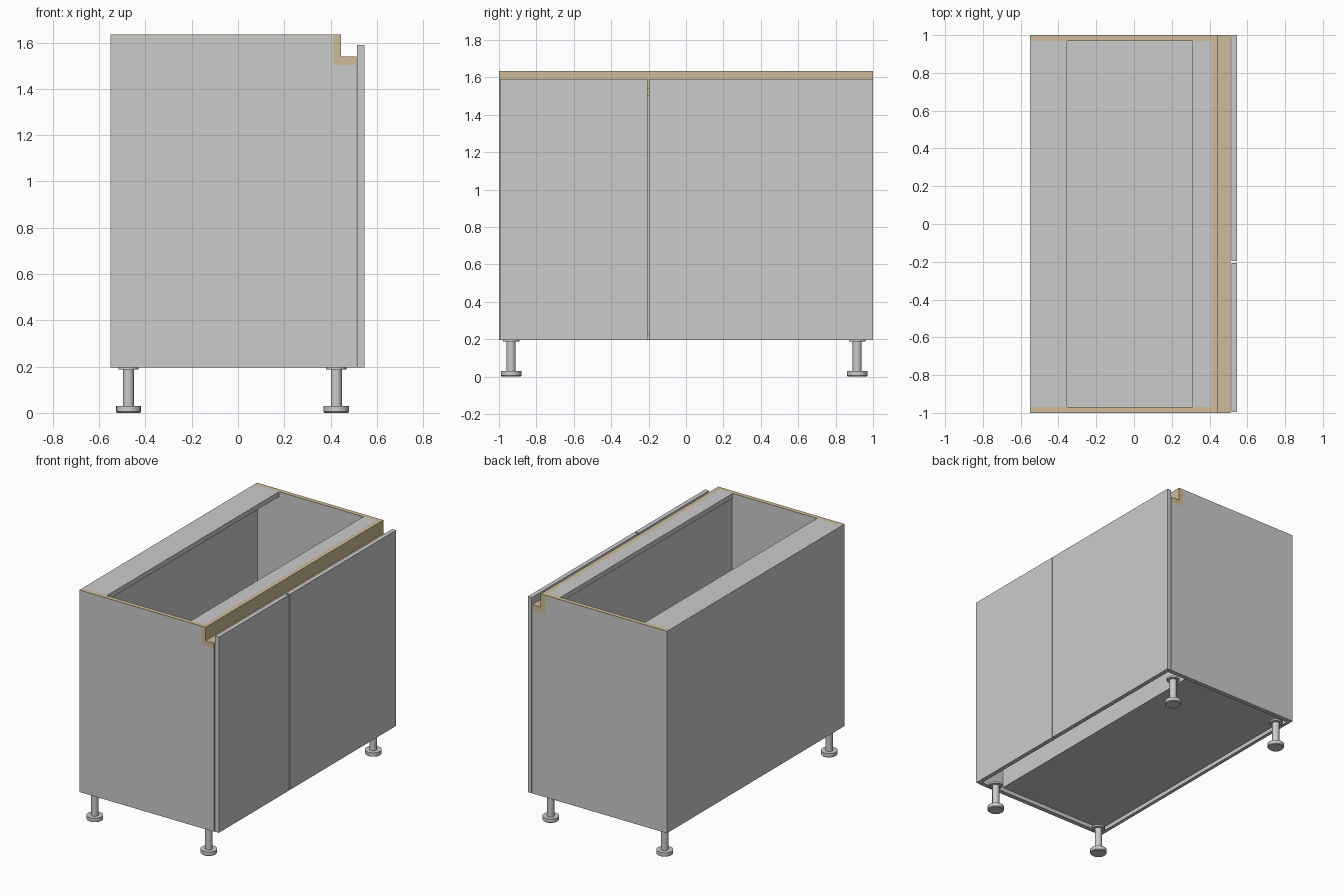
import bpy, bmesh, math

if "Cube" in bpy.data.objects:
    bpy.data.objects.remove(bpy.data.objects["Cube"])

wood = bpy.data.materials.new("tan_edge")
wood.diffuse_color = (0.62, 0.5, 0.32, 1)
wood.use_nodes = True
wood.node_tree.nodes["Principled BSDF"].inputs["Base Color"].default_value = wood.diffuse_color


def finish(name, bm, mat=None):
    bmesh.ops.recalc_face_normals(bm, faces=bm.faces)
    me = bpy.data.meshes.new(name)
    bm.to_mesh(me)
    bm.free()
    ob = bpy.data.objects.new(name, me)
    bpy.context.collection.objects.link(ob)
    if mat:
        me.materials.append(mat)
    return ob


def prism(name, profile, y0, y1, mat=None):
    """Extrude an x-z profile along y."""
    bm = bmesh.new()
    face = bm.faces.new([bm.verts.new((x, y0, z)) for x, z in profile])
    ext = bmesh.ops.extrude_face_region(bm, geom=[face])["geom"]
    moved = [v for v in ext if isinstance(v, bmesh.types.BMVert)]
    bmesh.ops.translate(bm, verts=moved, vec=(0, y1 - y0, 0))
    return finish(name, bm, mat)


def box(name, x, y, z, mat=None):
    return prism(name, [(x[0], z[0]), (x[1], z[0]), (x[1], z[1]), (x[0], z[1])], *y, mat)


# Main levels
BACK, FRONT, BOTTOM, TOP = -0.55, 0.512, 0.197, 1.635
T = 0.032
INNER = (-1 + T, 1 - T)

# Side panels, cut back for the handle channel, with tan top edging
side = [(BACK, BOTTOM), (FRONT, BOTTOM), (FRONT, 1.503), (0.412, 1.503),
        (0.412, TOP - 0.004), (BACK, TOP - 0.004)]
for label, y0, y1 in (("left", -1, -1 + T), ("right", 1 - T, 1)):
    prism(f"side_panel_{label}", side, y0, y1)
    box(f"side_edging_{label}", (BACK, 0.412), (y0, y1), (TOP - 0.004, TOP), wood)

# L-shaped handle channel along the top front
prism("handle_channel", [(0.412, 1.503), (FRONT, 1.503), (FRONT, 1.54), (0.445, 1.54),
                         (0.445, TOP), (0.412, TOP)], -1, 1, wood)

# Carcass: back, floor, inner front wall, top rails
box("back_panel", (BACK, -0.526), INNER, (BOTTOM, 1.6))
box("floor_panel", (-0.526, 0.334), INNER, (0.225, 0.257))
box("inner_front_wall", (0.316, 0.334), INNER, (0.257, 1.6))
box("top_rail_back", (BACK, -0.355), INNER, (1.6, TOP))
box("top_rail_front", (0.31, 0.412), INNER, (1.6, TOP))

# Front: door, narrow filler and second door
for name, y in (("door_small", (-0.995, -0.207)), ("front_filler", (-0.197, 0.0)),
                ("door_large", (0.0, 1.0))):
    box(name, (0.515, 0.546), y, (BOTTOM, 1.59))

# Feet: revolved outline of base, stem and flange
outline = [(0, 0), (0.05, 0), (0.055, 0.005), (0.055, 0.03), (0.024, 0.03),
           (0.024, 0.188), (0.044, 0.188), (0.044, 0.2), (0, 0.2)]
for i, (x, y) in enumerate([(x, y) for x in (-0.473, 0.425) for y in (-0.935, 0.915)]):
    bm = bmesh.new()
    vs = [bm.verts.new((r, 0, z)) for r, z in outline]
    es = [bm.edges.new(p) for p in zip(vs, vs[1:])]
    bmesh.ops.spin(bm, geom=vs + es, cent=(0, 0, 0), axis=(0, 0, 1),
                   angle=math.tau, steps=16, use_duplicate=False)
    bmesh.ops.remove_doubles(bm, verts=bm.verts, dist=1e-4)
    foot = finish(f"foot_{i + 1}", bm)
    foot.location = (x, y, 0)
    bpy.ops.object.select_all(action="DESELECT")
    foot.select_set(True)
    bpy.context.view_layer.objects.active = foot
    bpy.ops.object.shade_smooth_by_angle(angle=math.radians(30))
